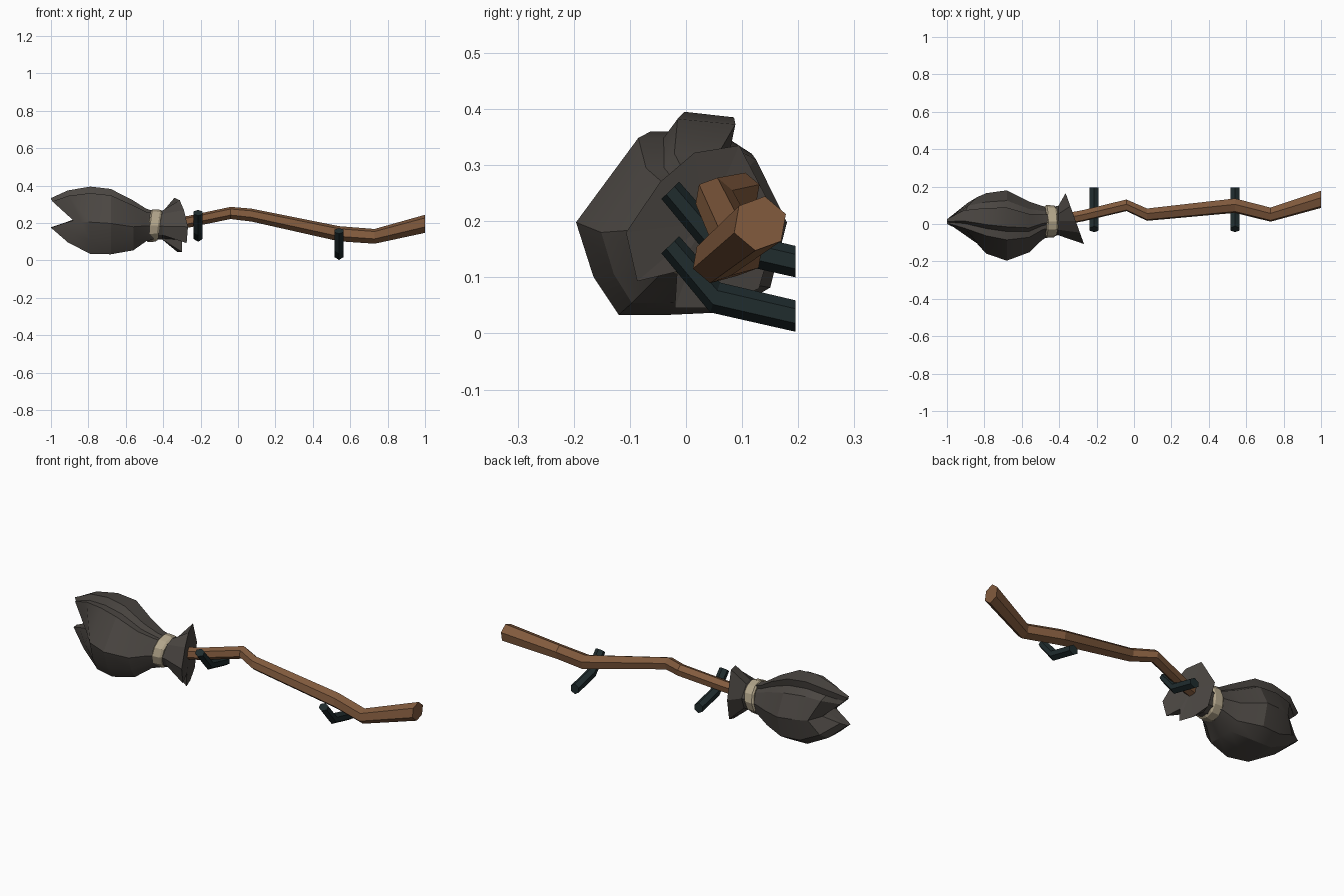
import bpy, bmesh, math
from mathutils import Vector

if "Cube" in bpy.data.objects:
    bpy.data.objects.remove(bpy.data.objects["Cube"])


def material(name, rgb):
    m = bpy.data.materials.new(name)
    m.diffuse_color = (*rgb, 1)
    m.use_nodes = True
    m.node_tree.nodes["Principled BSDF"].inputs["Base Color"].default_value = m.diffuse_color
    return m


BRISTLE = material("charcoal bristle", (0.068, 0.060, 0.053))
WOOD = material("brown wood", (0.225, 0.105, 0.048))
CORD = material("beige cord", (0.45, 0.38, 0.26))
IRON = material("dark iron", (0.014, 0.025, 0.027))


def loft(name, rings, mat, start=None, end=None, smooth=False):
    """Skin a list of rings; ends close flat, or to a given centre point."""
    bm = bmesh.new()
    vs = [[bm.verts.new(p) for p in r] for r in rings]
    n = len(vs[0])
    for a, b in zip(vs, vs[1:]):
        for i in range(n):
            j = (i + 1) % n
            bm.faces.new((a[i], a[j], b[j], b[i]))
    for ring, centre in ((vs[0], start), (vs[-1], end)):
        if centre is None:
            bm.faces.new(ring)
        else:
            c = bm.verts.new(centre)
            for i in range(n):
                bm.faces.new((ring[i], ring[(i + 1) % n], c))
    bmesh.ops.recalc_face_normals(bm, faces=bm.faces)
    me = bpy.data.meshes.new(name)
    bm.to_mesh(me)
    bm.free()
    me.materials.append(mat)
    ob = bpy.data.objects.new(name, me)
    bpy.context.collection.objects.link(ob)
    if smooth:
        bpy.ops.object.select_all(action='DESELECT')
        ob.select_set(True)
        bpy.context.view_layer.objects.active = ob
        bpy.ops.object.shade_smooth_by_angle(angle=math.radians(25))
    return ob


# Bristle head: one pleated outline scaled along x, pinched to a notched tip
outline = [(-.196, 0), (-.085, .155), (-.04, .155), (-.015, .19), (.088, .18),
           (.08, .14), (.125, .115), (.18, 0), (.15, -.12), (.075, -.165),
           (-.03, -.17), (-.12, -.17), (-.165, -.10)]
# x, centre y, centre z, y scale, z scale, notch depth
stations = [(-.45, .015, .185, .40, .42, 0), (-.49, .01, .185, .48, .48, 0),
            (-.56, -.01, .18, .72, .74, 0), (-.68, 0, .198, 1, .97, 0),
            (-.79, .01, .205, .86, 1, 0), (-.91, .025, .228, .55, .77, .07),
            (-1, .015, .25, .13, .44, .12)]
rings = []
for x, cy, cz, sy, sz, notch in stations:
    ring = []
    for y, z in outline:
        k = max(0, 1 - abs(z) / .165)
        ring.append((x + notch * k, cy + y * (sy + 1.5 * notch * k),
                     cz + z * sz - .3 * notch * k))
    rings.append(ring)
loft("bristle_head", rings, BRISTLE, end=(-.86, .015, .225), smooth=True)

# Jagged collar flaring out in front of the binding
rim = [(.095, .335), (.015, .322), (-.046, .27), (-.107, .18), (-.087, .093),
       (-.016, .11), (-.02, .045), (.05, .045), (.13, .08), (.165, .20)]
waist, mid, lip = [], [], []
for y, z in rim:
    d = Vector((y - .02, z - .188)).normalized() * .078
    waist.append((-.45, .015 + d.x, .187 + d.y))
    mid.append((-.405, .018 + d.x, .188 + d.y))
    lip.append((-.306 - .36 * y, y, z))
loft("bristle_collar", [waist, mid, lip], BRISTLE, end=(-.325, .035, .197))

# Cord binding
band = []
for x, r in ((-.478, .080), (-.47, .088), (-.428, .085), (-.418, .077)):
    band.append([(x + .012 * math.sin(a), .014 + r * math.cos(a), .186 + r * math.sin(a))
                 for a in (math.tau * i / 12 for i in range(12))])
loft("cord_binding", band, CORD)

# Crooked six-sided handle
path = [(-.40, .02, .188, .032), (-.27, .045, .206, .032), (-.04, .10, .254, .033),
        (.07, .05, .243, .035), (.54, .098, .143, .041), (.73, .05, .129, .040),
        (1, .132, .196, .049)]
handle = []
for x, y, z, r in path:
    handle.append([(x, y + r * math.cos(a), z + r * math.sin(a))
                   for a in (math.tau * i / 6 + .35 for i in range(6))])
loft("handle", handle, WOOD)

# Wall hooks: hexagonal bar, bent upward at the front
section = [(0, .028), (.024, .013), (.024, -.013), (0, -.028), (-.024, -.013), (-.024, .013)]
# y, z, direction in which the section's height runs
bends = [(.195, .031, (0, 1)), (.052, .064, (.42, .95)), (-.028, .158, (.75, .55))]


def hook(name, x, lift):
    loft(name, [[(x + u, y + v * d[0] * .75, z + lift + v * d[1]) for u, v in section]
                for y, z, d in bends], IRON)


hook("rear_hook", -.213, .097)
hook("front_hook", .54, 0)
